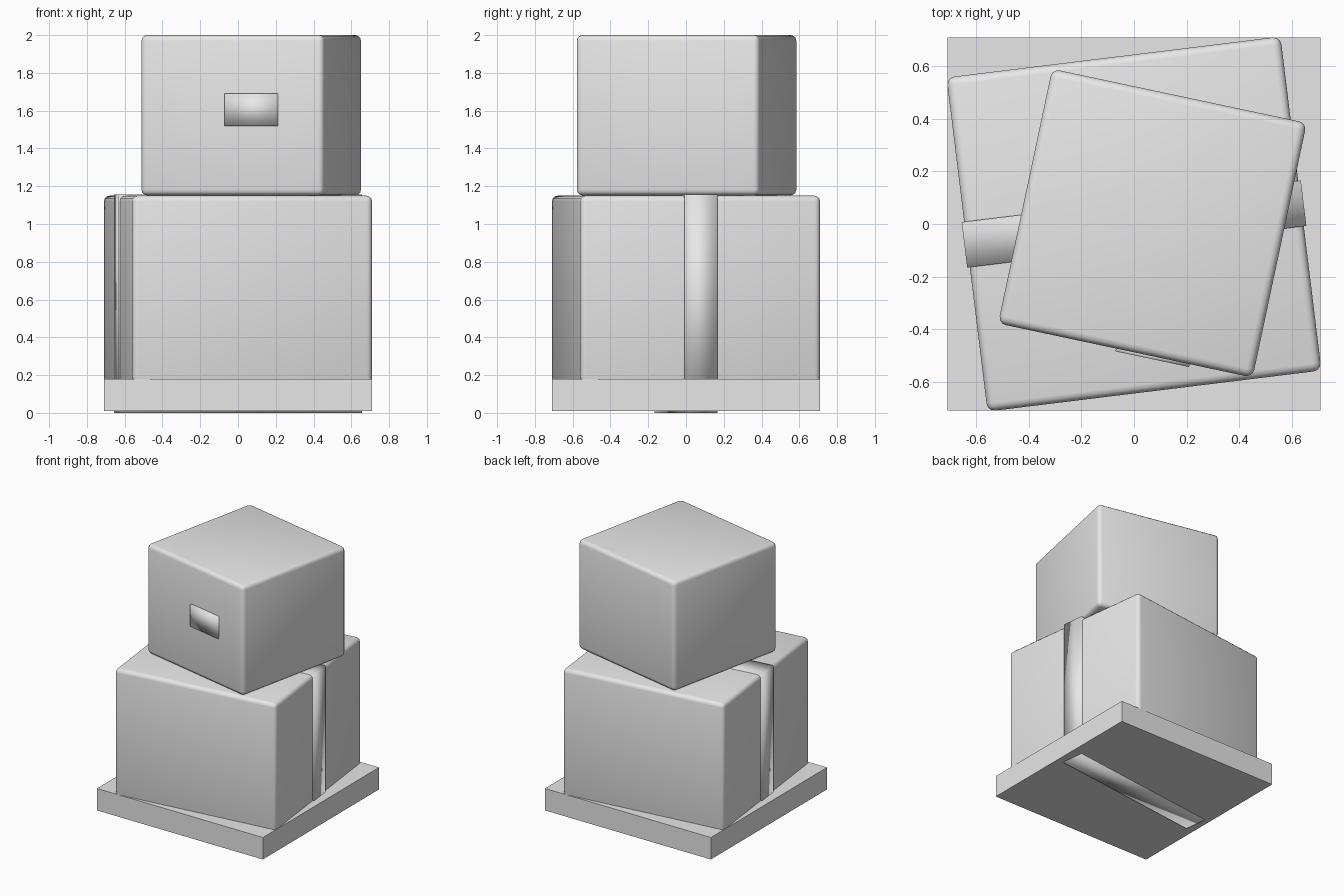
import bpy, bmesh, math
from mathutils import Matrix

if "Cube" in bpy.data.objects:
    bpy.data.objects.remove(bpy.data.objects["Cube"])

cardboard = bpy.data.materials.new("light_grey")
cardboard.diffuse_color = (0.8, 0.8, 0.8, 1)
cardboard.use_nodes = True
cardboard.node_tree.nodes["Principled BSDF"].inputs["Base Color"].default_value = cardboard.diffuse_color


def block(name, lo, hi, turn=0, centre=(0, 0, 0), bevel=0, smooth=True):
    """Box from lo to hi, turned about z (degrees), then moved to centre."""
    bm = bmesh.new()
    bmesh.ops.create_cube(bm, size=1)
    size = [h - l for l, h in zip(lo, hi)]
    mid = [(h + l) / 2 for l, h in zip(lo, hi)]
    bm.transform(Matrix.Translation(mid) @ Matrix.Diagonal((*size, 1)))
    if bevel:
        bmesh.ops.bevel(bm, geom=bm.edges[:], offset=bevel, segments=3,
                        profile=0.5, affect='EDGES', clamp_overlap=True)
    for f in bm.faces:
        f.smooth = smooth
    mesh = bpy.data.meshes.new(name)
    bm.to_mesh(mesh)
    bm.free()
    mesh.materials.append(cardboard)
    obj = bpy.data.objects.new(name, mesh)
    obj.location = centre
    obj.rotation_euler.z = math.radians(turn)
    bpy.context.collection.objects.link(obj)
    return obj


# Square base slab
block("base_slab", (-0.71, -0.71, 0.01), (0.71, 0.71, 0.18), smooth=False)

# Large lower box with its tape band
block("lower_box", (-0.64, -0.64, 0.15), (0.64, 0.64, 1.15), turn=7, bevel=0.03)
block("lower_box_tape", (-0.65, -0.087, 0), (0.65, 0.087, 1.157), turn=7)

# Smaller upper box with a label on its front
UPPER = (0.07, 0.003, 0)
block("upper_box", (-0.495, -0.495, 1.152), (0.495, 0.495, 2.0),
      turn=-12, centre=UPPER, bevel=0.03)
block("upper_box_label", (-0.036, -0.506, 1.52), (0.25, -0.486, 1.69),
      turn=-12, centre=UPPER)
